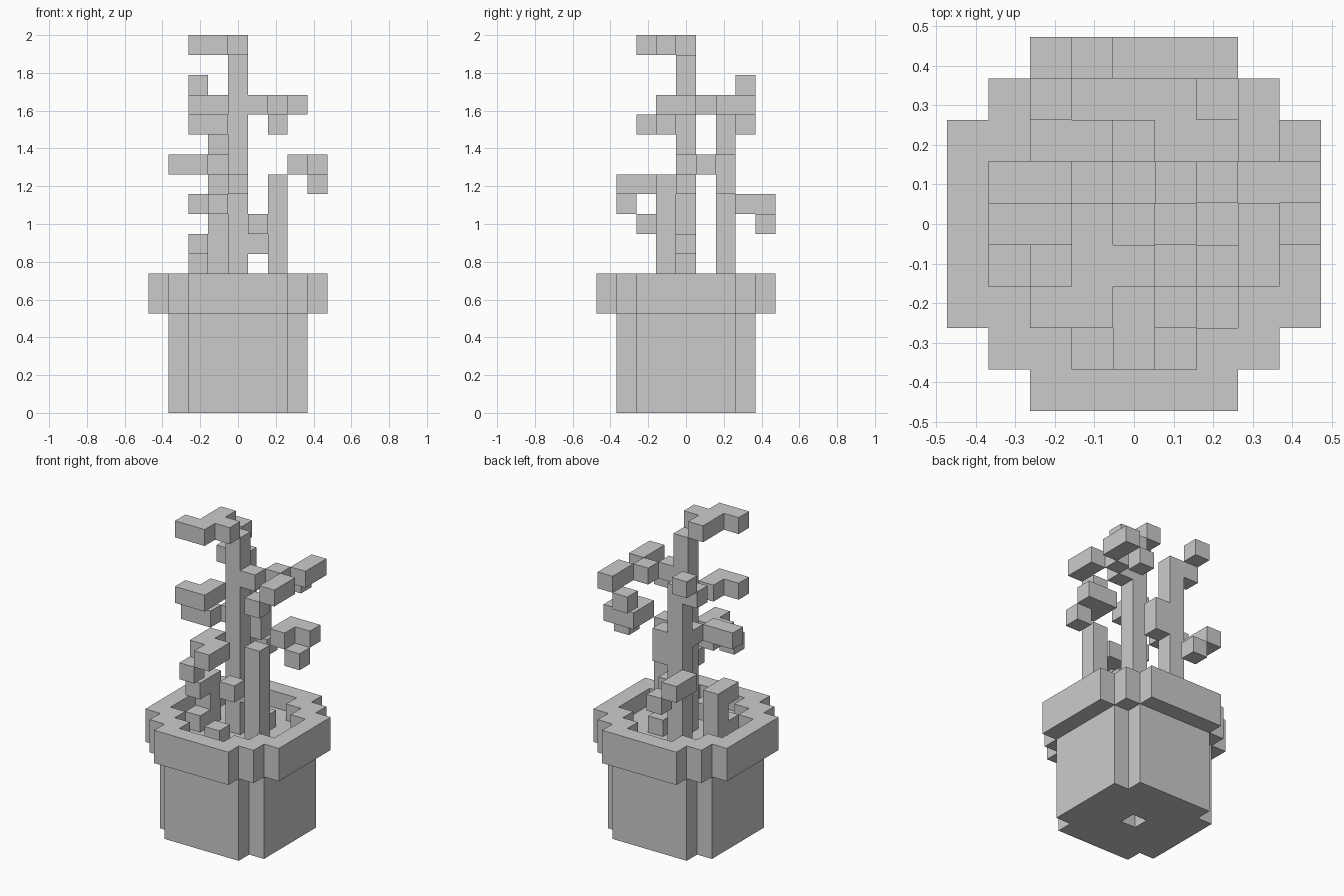
import bpy, bmesh

if "Cube" in bpy.data.objects:
    bpy.data.objects.remove(bpy.data.objects["Cube"])

U = 2 / 19  # one block; cell (i, j, k) is centred on i, j and stands on level k


def column(i, j, k0, k1):
    return {(i, j, k) for k in range(k0, k1 + 1)}


def disc(spans, k0, k1):
    """Stepped round slab: spans[|j|] is the half width of that row."""
    return {(i, j, k)
            for j in range(1 - len(spans), len(spans))
            for i in range(-spans[abs(j)], spans[abs(j)] + 1)
            for k in range(k0, k1 + 1)}


def layer(k, *cells):
    return {(i, j, k) for i, j in cells}


parts = {}

# Pot with drain hole, stepped rim and soil
opening = (3, 3, 2, 1)
parts["pot_body"] = disc((3, 3, 3, 2), 0, 4) - {(0, 0, 0)}
parts["pot_rim"] = disc((4, 4, 4, 3, 2), 5, 6) - disc(opening, 5, 6)
parts["soil"] = disc(opening, 5, 5)

# Stems
parts["main_stem"] = column(0, 0, 6, 17)
parts["right_stem"] = column(2, -1, 6, 11)
parts["back_stem"] = column(-1, 2, 6, 15) | column(0, 2, 11, 12)
parts["left_stem"] = column(-2, 0, 6, 8)

# Leaves
parts["top_leaf"] = layer(18, (-2, -2), (-1, -2), (-1, -1), (0, -1), (-1, 0))
parts["upper_right_leaf"] = (
    layer(15, (1, 0), (2, 1), (3, 0), (3, -1), (3, 2), (3, 3))
    | layer(14, (2, -1), (2, 3)))
parts["upper_left_leaf"] = layer(14, (-2, -2), (-1, -2), (-1, -1))
parts["back_stem_leaf"] = layer(15, (-2, 2)) | layer(16, (-2, 3))
parts["middle_left_leaf"] = layer(12, (-3, 0), (-2, 0), (-1, 1))
parts["middle_right_leaf"] = (
    layer(12, (3, 0), (3, 1), (4, 1)) | layer(11, (4, 0)))
parts["middle_front_leaf"] = (
    layer(11, (-1, -1), (-1, -2), (0, -2), (0, -3)) | layer(10, (-1, -3)))
parts["lower_back_leaf"] = layer(10, (-2, 3), (-2, 4)) | layer(9, (-1, 4))
parts["left_stem_leaf"] = layer(8, (-2, -1))
parts["lower_buds"] = layer(9, (1, -2)) | layer(8, (1, 0))
parts["soil_sprouts"] = layer(6, (-2, -1), (0, -2), (1, 1))

filled = set().union(*parts.values())


def build(name, cells):
    """Skin the cells with square faces wherever no other block touches."""
    bm = bmesh.new()
    for c in sorted(cells):
        for axis in range(3):
            for s in (-1, 1):
                near = list(c)
                near[axis] += s
                if tuple(near) in filled:
                    continue
                a, b = (axis + 1) % 3, (axis + 2) % 3
                ring = []
                for da, db in ((-1, -1), (1, -1), (1, 1), (-1, 1)):
                    p = [c[0], c[1], c[2] + 0.5]
                    p[axis] += s / 2
                    p[a] += da / 2
                    p[b] += db / 2
                    ring.append(bm.verts.new([v * U for v in p]))
                bm.faces.new(ring if s > 0 else ring[::-1])
    bmesh.ops.remove_doubles(bm, verts=bm.verts, dist=1e-4)
    mesh = bpy.data.meshes.new(name)
    bm.to_mesh(mesh)
    bm.free()
    bpy.context.collection.objects.link(bpy.data.objects.new(name, mesh))


for part, cells in parts.items():
    build(part, cells)
